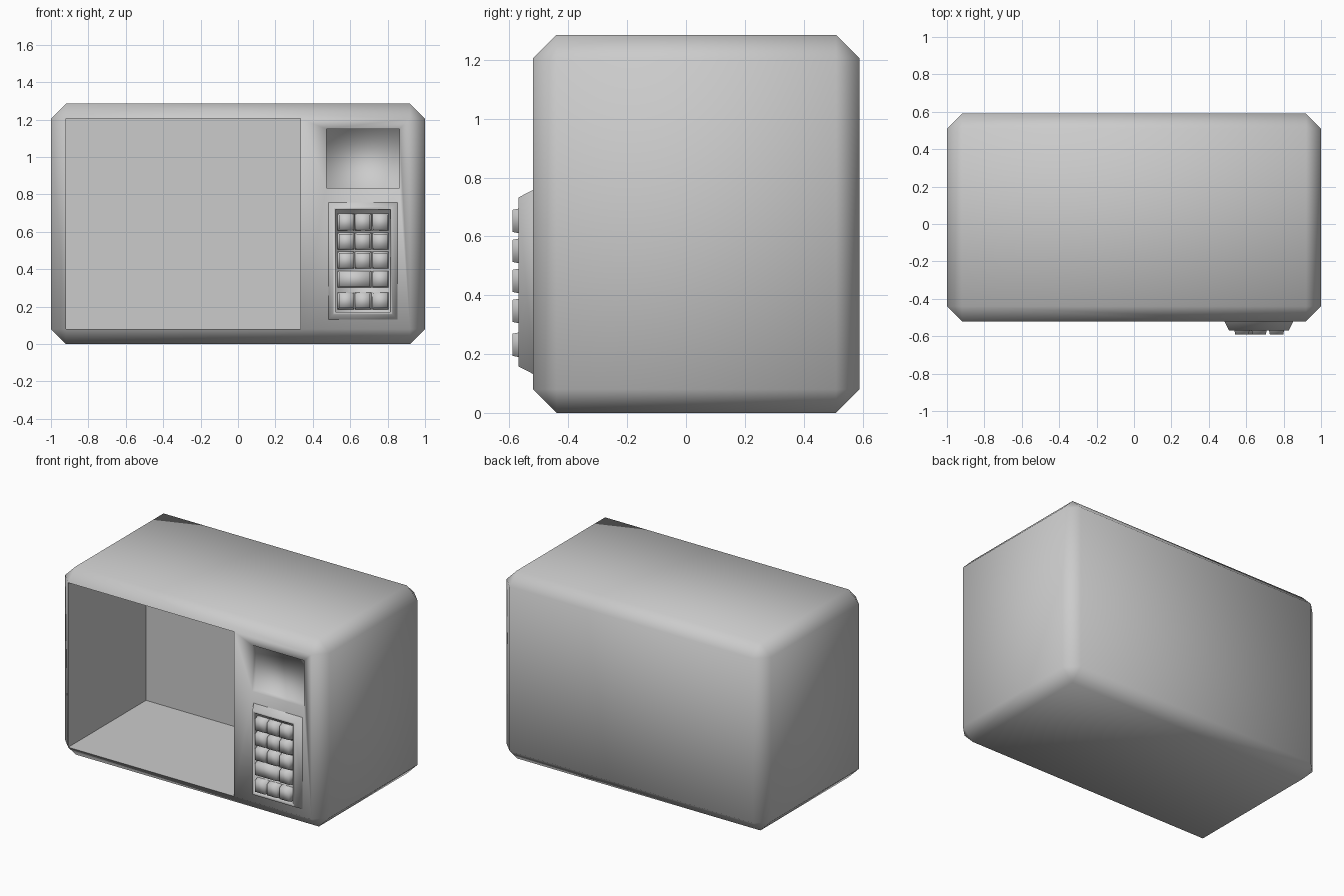
import bpy, bmesh
from mathutils import Vector, Matrix

cube = bpy.data.objects.get("Cube")
if cube:
    bpy.data.objects.remove(cube, do_unlink=True)

GREY = (0.6, 0.6, 0.6, 1)
mat = bpy.data.materials.new("light grey")
mat.use_nodes = True
mat.diffuse_color = GREY
mat.node_tree.nodes["Principled BSDF"].inputs["Base Color"].default_value = GREY


def box(x0, x1, y0, y1, z0, z1):
    bm = bmesh.new()
    size = Vector((x1 - x0, y1 - y0, z1 - z0))
    mid = Vector((x0 + x1, y0 + y1, z0 + z1)) / 2
    bmesh.ops.create_cube(bm, size=1, matrix=Matrix.Translation(mid) @ Matrix.Diagonal(size.to_4d()))
    return bm


def front_face(bm, right=False):
    """Frontmost face; with right=True the one furthest to +x."""
    faces = [f for f in bm.faces if f.normal.y < -0.99]
    return max(faces, key=lambda f: f.calc_center_median().x) if right \
        else min(faces, key=lambda f: f.calc_center_median().x)


def push_in(bm, face, depth):
    """Extrude a face backwards and return the moved face."""
    new = bmesh.ops.extrude_discrete_faces(bm, faces=[face])["faces"][0]
    bmesh.ops.translate(bm, verts=new.verts[:], vec=(0, depth, 0))
    return new


def finish(bm, name):
    for f in bm.faces:
        f.smooth = True
    mesh = bpy.data.meshes.new(name)
    bm.to_mesh(mesh)
    bm.free()
    mesh.materials.append(mat)
    obj = bpy.data.objects.new(name, mesh)
    bpy.context.collection.objects.link(obj)
    return obj


def tapered(x0, x1, y0, y1, z0, z1, inset):
    """Box whose front face is smaller than its open back."""
    bm = box(x0, x1, y0, y1, z0, z1)
    for v in bm.verts:
        if v.co.y < (y0 + y1) / 2:
            v.co.x += inset if v.co.x < (x0 + x1) / 2 else -inset
            v.co.z += inset if v.co.z < (z0 + z1) / 2 else -inset
    bm.normal_update()
    back = [f for f in bm.faces if f.normal.y > 0.99]
    bmesh.ops.delete(bm, geom=back, context="FACES_ONLY")
    return bm


# Chamfered case
bm = box(-1, 1, -0.52, 0.59, 0, 1.285)
bmesh.ops.bevel(bm, geom=bm.edges[:], offset=0.08, segments=1, profile=0.5, affect="EDGES")
bm.normal_update()

# Split the front into oven opening and control side
front = front_face(bm)
bmesh.ops.bisect_plane(bm, geom=[front] + front.edges[:] + front.verts[:],
                       plane_co=(0.335, 0, 0), plane_no=(1, 0, 0))
bm.normal_update()

# Oven cavity with crisp edges
cavity = push_in(bm, front_face(bm), 0.84)
for v in cavity.verts:
    for e in v.link_edges:
        e.smooth = False
        for f in e.link_faces:
            for rim in f.edges:
                rim.smooth = False

# Display recess
bm.normal_update()
display = front_face(bm, right=True)
bmesh.ops.inset_individual(bm, faces=[display], thickness=0.1)
mid = display.calc_center_median()
for v in display.verts:
    v.co.x = 0.472 if v.co.x < mid.x else 0.863
    v.co.z = 0.835 if v.co.z < mid.z else 1.15
push_in(bm, display, 0.04)
bm.normal_update()
finish(bm, "oven_case")

# Raised keypad plate with a sunken centre
bm = tapered(0.48, 0.855, -0.57, -0.515, 0.13, 0.76, 0.028)
plate = front_face(bm)
bmesh.ops.inset_individual(bm, faces=[plate], thickness=0.018)
push_in(bm, plate, 0.02)
bm.normal_update()
finish(bm, "keypad_plate")

# Keypad buttons, with one double-width key
columns = [(0.533, 0.621), (0.625, 0.713), (0.718, 0.806)]
for row, z in enumerate((0.61, 0.508, 0.406, 0.304, 0.189)):
    spans = columns
    if row == 3:
        spans = [(columns[0][0], columns[1][1]), columns[2]]
    for col, (x0, x1) in enumerate(spans):
        bm = tapered(x0, x1, -0.59, -0.549, z - 0.003, z + 0.088, 0.008)
        finish(bm, f"button_{row + 1}_{col + 1}")
